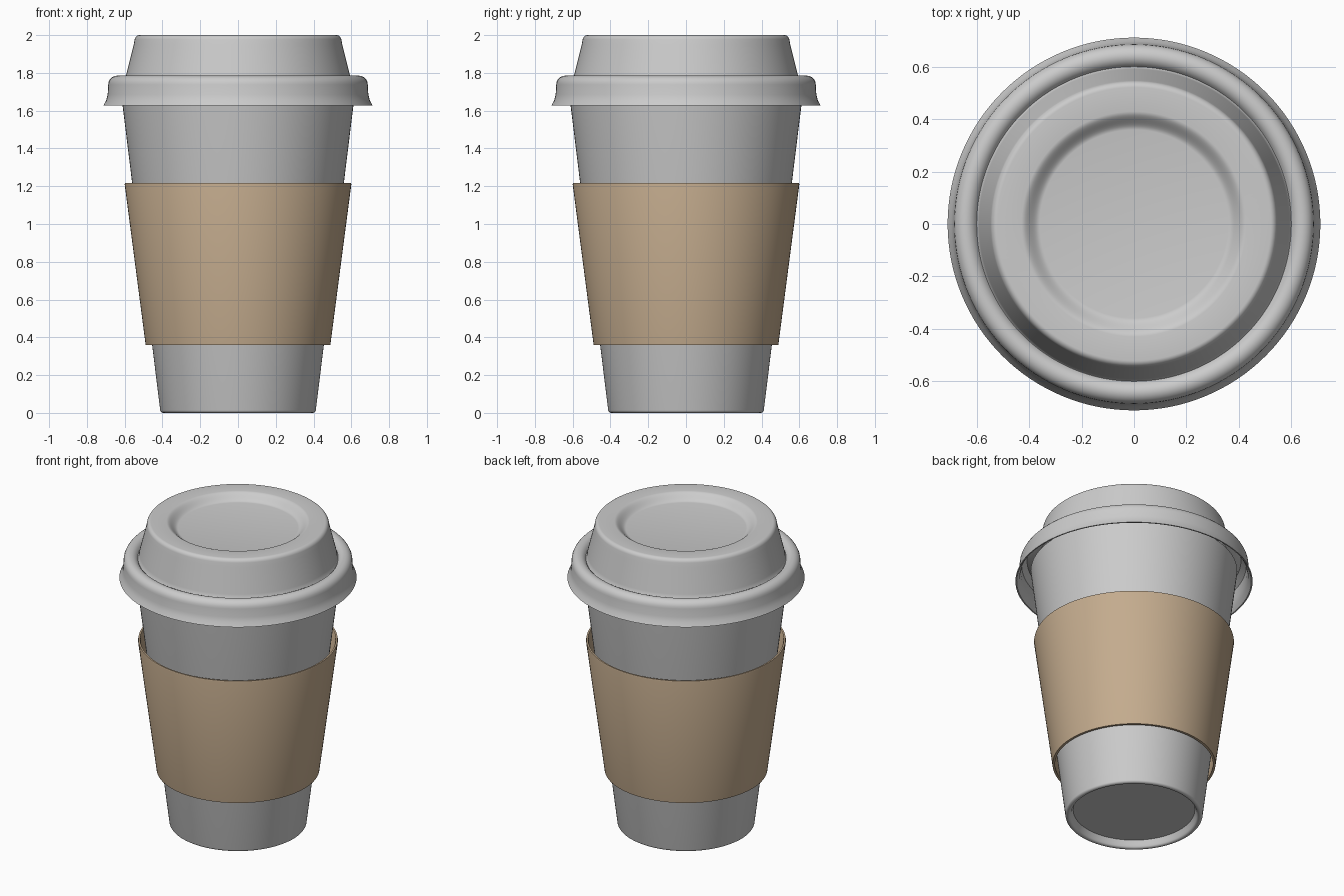
import bpy
import bmesh
import math

if "Cube" in bpy.data.objects:
    bpy.data.objects.remove(bpy.data.objects["Cube"], do_unlink=True)


def make_material(name, rgb):
    mat = bpy.data.materials.new(name)
    mat.use_nodes = True
    color = (*rgb, 1.0)
    mat.diffuse_color = color
    mat.node_tree.nodes["Principled BSDF"].inputs["Base Color"].default_value = color
    return mat


def lathe(name, profile, mat, closed=False, steps=128):
    """Spin a profile of (radius, height) points around the z axis."""
    bm = bmesh.new()
    verts = [bm.verts.new((r, 0, z)) for r, z in profile]
    pairs = list(zip(verts, verts[1:]))
    if closed:
        pairs.append((verts[-1], verts[0]))
    edges = [bm.edges.new(p) for p in pairs]
    bmesh.ops.spin(bm, geom=verts + edges, cent=(0, 0, 0), axis=(0, 0, 1),
                   angle=math.tau, steps=steps)
    bmesh.ops.remove_doubles(bm, verts=bm.verts[:], dist=0.0005)
    bmesh.ops.recalc_face_normals(bm, faces=bm.faces[:])
    mesh = bpy.data.meshes.new(name)
    bm.to_mesh(mesh)
    bm.free()
    mesh.materials.append(mat)
    obj = bpy.data.objects.new(name, mesh)
    bpy.context.collection.objects.link(obj)
    bpy.ops.object.select_all(action="DESELECT")
    obj.select_set(True)
    bpy.context.view_layer.objects.active = obj
    bpy.ops.object.shade_smooth_by_angle(angle=math.radians(40))
    return obj


def arc(cr, cz, rr, rz, start, end, count=8):
    """Points on an elliptical arc in the profile plane, angles in degrees."""
    angles = [math.radians(start + (end - start) * i / count) for i in range(count + 1)]
    return [(cr + rr * math.cos(a), cz + rz * math.sin(a)) for a in angles]


def dip(r_outer, r_inner, z_top, z_low, count=10):
    """Smooth S-shaped step going inward and down."""
    points = []
    for i in range(count + 1):
        t = i / count
        s = t * t * (3 - 2 * t)
        points.append((r_outer + (r_inner - r_outer) * t, z_top + (z_low - z_top) * s))
    return points


paper = make_material("light grey paper", (0.6, 0.6, 0.6))
cardboard = make_material("tan cardboard", (0.55, 0.41, 0.27))

# Tapered cup with a recessed base and hollow inside
lathe("cup", [(0, 0.045), (0.365, 0.045), (0.375, 0.02)]
      + arc(0.395, 0.015, 0.017, 0.015, 200, 355)
      + [(0.62, 1.7), (0.605, 1.7), (0.4, 0.07), (0, 0.07)], paper)

# Loose cardboard sleeve
lathe("sleeve", [(0.474, 0.36), (0.489, 0.36), (0.6, 1.21), (0.598, 1.218),
                 (0.588, 1.218), (0.584, 1.21)], cardboard, closed=True)

# Lid: flared skirt, rolled bead, groove, raised wall and dished top
outer = ([(0.712, 1.628), (0.698, 1.655), (0.69, 1.685)]
         + arc(0.642, 1.738, 0.045, 0.047, 0, 140)
         + [(0.601, 1.758), (0.597, 1.762), (0.592, 1.79), (0.552, 1.95)]
         + arc(0.522, 1.97, 0.026, 0.03, 15, 90)
         + dip(0.43, 0.36, 2.0, 1.955) + [(0, 1.955)])
inner = [(0, 1.94), (0.36, 1.94), (0.43, 1.98), (0.52, 1.98), (0.58, 1.77),
         (0.59, 1.745), (0.605, 1.748), (0.642, 1.77), (0.674, 1.738),
         (0.678, 1.685), (0.686, 1.655), (0.704, 1.628)]
lathe("lid", outer + inner, paper, closed=True)
